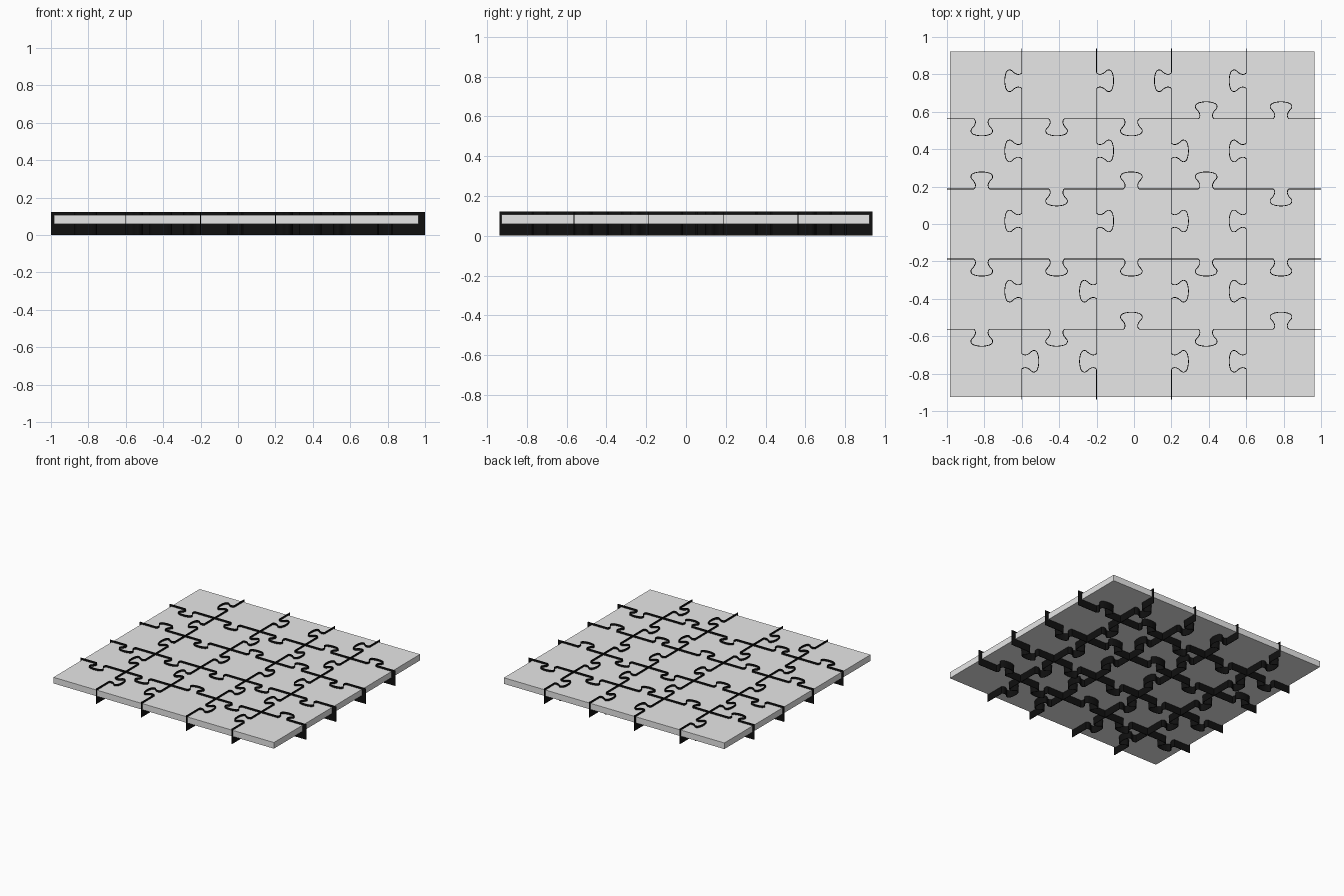
import bpy
from mathutils import Vector

if "Cube" in bpy.data.objects:
    bpy.data.objects.remove(bpy.data.objects["Cube"])


def material(name, rgb):
    m = bpy.data.materials.new(name)
    m.diffuse_color = (*rgb, 1)
    m.use_nodes = True
    m.node_tree.nodes["Principled BSDF"].inputs["Base Color"].default_value = m.diffuse_color
    return m


GREY = material("board grey", (0.8, 0.8, 0.8))
BLACK = material("blade black", (0.005, 0.005, 0.005))


def make(name, verts, faces, mat):
    me = bpy.data.meshes.new(name)
    me.from_pydata(verts, [], faces)
    me.materials.append(mat)
    ob = bpy.data.objects.new(name, me)
    bpy.context.collection.objects.link(ob)
    return ob


# Board
X0, X1, Y0, Y1, Z0, Z1 = -0.985, 0.966, -0.926, 0.922, 0.058, 0.107
make("board",
     [(x, y, z) for z in (Z0, Z1) for x, y in ((X0, Y0), (X1, Y0), (X1, Y1), (X0, Y1))],
     [(3, 2, 1, 0), (4, 5, 6, 7), (0, 1, 5, 4), (1, 2, 6, 5), (2, 3, 7, 6), (3, 0, 4, 7)], GREY)

# Half outline of one knob: (distance along the cut, depth)
HALF = [(-0.042, 0), (-0.036, 0.008), (-0.034, 0.022), (-0.042, 0.04), (-0.054, 0.054),
        (-0.058, 0.066), (-0.050, 0.080), (-0.028, 0.088)]
KNOB = [Vector(p) for p in HALF + [(0, 0.091)] + [(-t, d) for t, d in reversed(HALF)]]


def smooth(pts, n=4):
    """Catmull-Rom curve through the points."""
    out = []
    for i in range(len(pts) - 1):
        a, b, c, d = pts[max(i - 1, 0)], pts[i], pts[i + 1], pts[min(i + 2, len(pts) - 1)]
        for k in range(n):
            t = k / n
            out.append(0.5 * (2 * b + (c - a) * t + (2 * a - 5 * b + 4 * c - d) * t * t
                              + (3 * b - 3 * c + d - a) * t ** 3))
    return out + [pts[-1]]


OUTLINE = smooth(KNOB)


def cut_blade(name, offset, half_len, pitch, shift, signs, vertical):
    """Thin upright blade along one cut line, with a knob in every cell."""
    path = [(-half_len, 0)]
    for i, s in enumerate(signs):
        mid = -half_len + (i + 0.5) * pitch + shift
        path += [(mid + p.x, s * p.y) for p in OUTLINE]
    path.append((half_len, 0))
    xy = [(offset + d, t) if vertical else (t, offset + d) for t, d in path]
    n = len(xy)
    ob = make(name, [(x, y, z) for z in (0, 0.122) for x, y in xy],
              [(i, i + 1, n + i + 1, n + i) for i in range(n - 1)], BLACK)
    mod = ob.modifiers.new("thickness", "SOLIDIFY")
    mod.thickness = 0.004
    mod.offset = 0


# Blades running front to back (knobs listed back to front, L = -x, R = +x)
for x, code in ((-0.6, "LLLLR"), (-0.2, "RRRLL"), (0.2, "LRRRR"), (0.6, "LLLLL")):
    cut_blade("lengthwise_blade", x, 0.9375, 0.375, 0.016,
              [1 if c == "R" else -1 for c in reversed(code)], True)

# Blades running left to right (knobs listed left to right, U = +y, D = -y)
for y, code in ((0.5625, "DDDUU"), (0.1875, "UDUUD"), (-0.1875, "DDDDD"), (-0.5625, "DDUDU")):
    cut_blade("crosswise_blade", y, 1.0, 0.4, -0.014,
              [1 if c == "U" else -1 for c in code], False)
